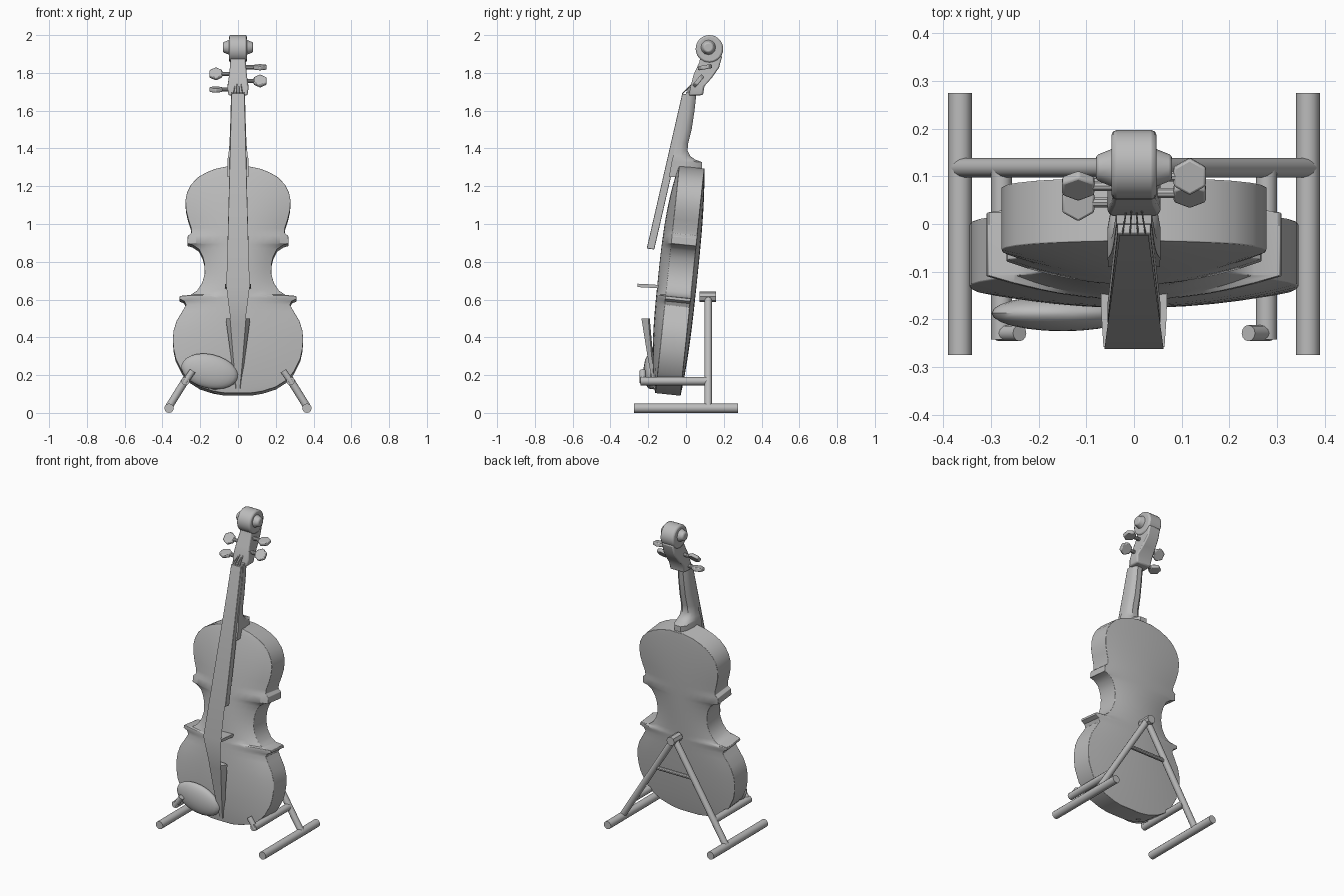
import bpy, bmesh, math
from mathutils import Vector, Matrix

if "Cube" in bpy.data.objects:
    bpy.data.objects.remove(bpy.data.objects["Cube"])

grey = bpy.data.materials.new("plain_grey")
grey.diffuse_color = (0.5, 0.5, 0.5, 1)
grey.use_nodes = True
grey.node_tree.nodes["Principled BSDF"].inputs["Base Color"].default_value = grey.diffuse_color


def finish(name, bm, bevel=0.0, segments=2, angle=35):
    """Turn a bmesh into a shaded object, optionally with rounded edges."""
    bmesh.ops.recalc_face_normals(bm, faces=bm.faces)
    me = bpy.data.meshes.new(name)
    bm.to_mesh(me)
    bm.free()
    ob = bpy.data.objects.new(name, me)
    bpy.context.collection.objects.link(ob)
    me.materials.append(grey)
    if bevel:
        mod = ob.modifiers.new("rounding", 'BEVEL')
        mod.width, mod.segments = bevel, segments
        mod.limit_method, mod.angle_limit = 'ANGLE', math.radians(45)
    bpy.ops.object.select_all(action='DESELECT')
    ob.select_set(True)
    bpy.context.view_layer.objects.active = ob
    bpy.ops.object.shade_smooth_by_angle(angle=math.radians(angle))
    return ob


def loft(name, rings, bevel=0.0, cap=True, closed=True):
    """Join rings of points with quads."""
    bm = bmesh.new()
    vs = [[bm.verts.new(p) for p in r] for r in rings]
    n = len(vs[0])
    for a, b in zip(vs, vs[1:]):
        for i in range(n if closed else n - 1):
            j = (i + 1) % n
            bm.faces.new((a[i], a[j], b[j], b[i]))
    if cap:
        bm.faces.new(vs[0])
        bm.faces.new(vs[-1])
    return finish(name, bm, bevel)


def tube(name, a, b, r, sides=12, r2=None, bevel=0.0):
    a, b = Vector(a), Vector(b)
    d = b - a
    bm = bmesh.new()
    m = Matrix.Translation((a + b) / 2) @ d.to_track_quat('Z', 'Y').to_matrix().to_4x4()
    bmesh.ops.create_cone(bm, cap_ends=True, segments=sides, radius1=r,
                          radius2=r if r2 is None else r2, depth=d.length, matrix=m)
    return finish(name, bm, bevel)


def ellipsoid(name, centre, size, rot=None):
    bm = bmesh.new()
    m = Matrix.Translation(centre) @ (rot or Matrix()) @ Matrix.Diagonal((*size, 1))
    bmesh.ops.create_uvsphere(bm, u_segments=24, v_segments=14, radius=1, matrix=m)
    return finish(name, bm)


# Sound box: half widths by height, swept across with arched belly and back
outline = [(.098, .07), (.108, .13), (.13, .20), (.165, .255), (.21, .295), (.28, .33),
           (.33, .341), (.38, .345), (.43, .341), (.48, .325), (.53, .295), (.565, .275),
           (.585, .285), (.597, .31), (.612, .308), (.618, .25), (.64, .217), (.68, .19),
           (.73, .176), (.78, .177), (.82, .187), (.86, .207), (.882, .24), (.89, .268),
           (.93, .266), (.945, .247), (.97, .248), (1.02, .264), (1.07, .276), (1.12, .278),
           (1.16, .27), (1.20, .25), (1.24, .213), (1.265, .17), (1.285, .12), (1.30, .05)]
COLS, HALF, SLOPE = 12, 0.066, 0.105


def body_point(z, x, t, side):
    ends = 1 - abs((z - 0.7) / 0.61) ** 3
    arch = (0.05 if side < 0 else 0.024) * (1 - t * t) * max(ends, 0)
    w = side * (HALF + arch)
    return (x, -0.085 + SLOPE * (z - 0.2) + w, z - SLOPE * w)


rings = []
for z, hw in outline:
    ts = [-1 + 2 * i / COLS for i in range(COLS + 1)]
    rings.append([body_point(z, hw * t, t, -1) for t in ts]
                 + [body_point(z, hw * t, t, 1) for t in reversed(ts)])
loft("sound_box", rings, bevel=0.012)

# Neck with a swelling heel: height, front, back, half width
neck = [(1.70, .0, .056, .037), (1.6, -.012, .045, .039), (1.5, -.035, .03, .042),
        (1.43, -.052, .012, .045), (1.39, -.062, .008, .048), (1.36, -.068, .022, .052),
        (1.34, -.073, .05, .056), (1.328, -.076, .085, .055), (1.25, -.09, .085, .055)]
loft("neck", [[(s * k * hw, f + (b - f) * d, z) for s, k, d in
               ((-1, 1, 0), (-1, 1, .45), (-1, .8, .8), (-1, .4, 1),
                (1, .4, 1), (1, .8, .8), (1, 1, .45), (1, 1, 0))]
              for z, f, b, hw in neck])

# Fingerboard
loft("fingerboard", [[(-h, y, z), (h, y, z), (h, y + .04, z - .005), (-h, y + .04, z - .005)]
                     for h, y, z in ((.035, -.02, 1.69), (.056, -.208, .87))], bevel=.003)

# String band over the fingerboard and bridge, down to the tailpiece
loft("string_band", [[(-h, y, z), (h, y, z)] for h, y, z in
                     ((.03, -.023, 1.69), (.062, -.262, .67), (.038, -.233, .48))],
     cap=False, closed=False)
for i in range(4):
    x = -.024 + .016 * i
    tube("string_end", (x, -.02, 1.69), (x * .6, .04, 1.74 + .012 * (i % 2)), .002, 6)

# Bridge and tailpiece
loft("bridge", [[(-h, y, z - .009), (h, y, z - .009), (h, y, z + .009), (-h, y, z + .009)]
                for h, y, z in ((.064, -.258, .675), (.068, -.2, .672), (.07, -.14, .668))])
loft("tailpiece", [[(-o, e, z), (-i, f, z), (i, f, z), (o, e, z), (i, e + .008, z), (-i, e + .008, z)]
                   for z, o, i, e, f in ((.50, .065, .042, -.2, -.236),
                                         (.30, .038, .026, -.182, -.204),
                                         (.13, .016, .01, -.155, -.172))])

# Chin rest
ellipsoid("chin_rest", (-.15, -.187, .22), (.152, .038, .09), Matrix.Rotation(math.radians(13), 4, 'Y'))
tube("chin_rest_clamp", (-.12, -.18, .16), (-.12, -.1, .13), .03)

# Peg box: front y, z, back y, z, half width
pegbox = [(.015, 1.68, .09, 1.682, .05), (.022, 1.72, .098, 1.73, .056),
          (.04, 1.79, .138, 1.775, .047), (.07, 1.855, .175, 1.828, .041),
          (.08, 1.90, .192, 1.89, .041)]
loft("peg_box", [[(-h, fy, fz), (h, fy, fz), (h, by, bz), (-h, by, bz)]
                 for fy, fz, by, bz, h in pegbox], bevel=.008)

# Scroll with eyes at both sides
tube("scroll", (-.047, .124, 1.927), (.047, .124, 1.927), .073, 28, bevel=.01)
for s in (-1, 1):
    tube("scroll_eye", (s * .04, .118, 1.935), (s * .08, .118, 1.935), .042, 12, .026, bevel=.006)

# Tuning pegs: side, y, z, tilt of the flat head
for s, y, z, tilt in ((1, .1, 1.83, 10), (1, .065, 1.757, 50),
                      (-1, .08, 1.795, 50), (-1, .045, 1.712, 10)):
    tube("peg_shaft", (0, y, z), (s * .1, y, z), .011, 10)
    a = math.radians(tilt)
    n = Vector((0, -math.sin(a), math.cos(a))) * .011
    c = Vector((s * .117, y, z))
    tube("peg_head", c - n, c + n, .039, 6, bevel=.005)

# Stand: rear A-frame, long feet, cradle arms with hooks
for s in (-1, 1):
    tube("stand_foot", (s * .365, -.275, .025), (s * .365, .275, .025), .025, 12)
    tube("stand_leg", (s * .37, .118, .025), (0, .118, .62), .02, 12)
    tube("cradle_arm", (s * .278, .118, .168), (s * .278, -.242, .168), .022, 12)
    tube("cradle_hook", (s * .283, -.229, .16), (s * .24, -.229, .222), .017, 12)
tube("stand_crossbar", (-.14, .118, .40), (.14, .118, .40), .012, 10)
tube("stand_hub", (0, .072, .615), (0, .158, .615), .028, 8)
